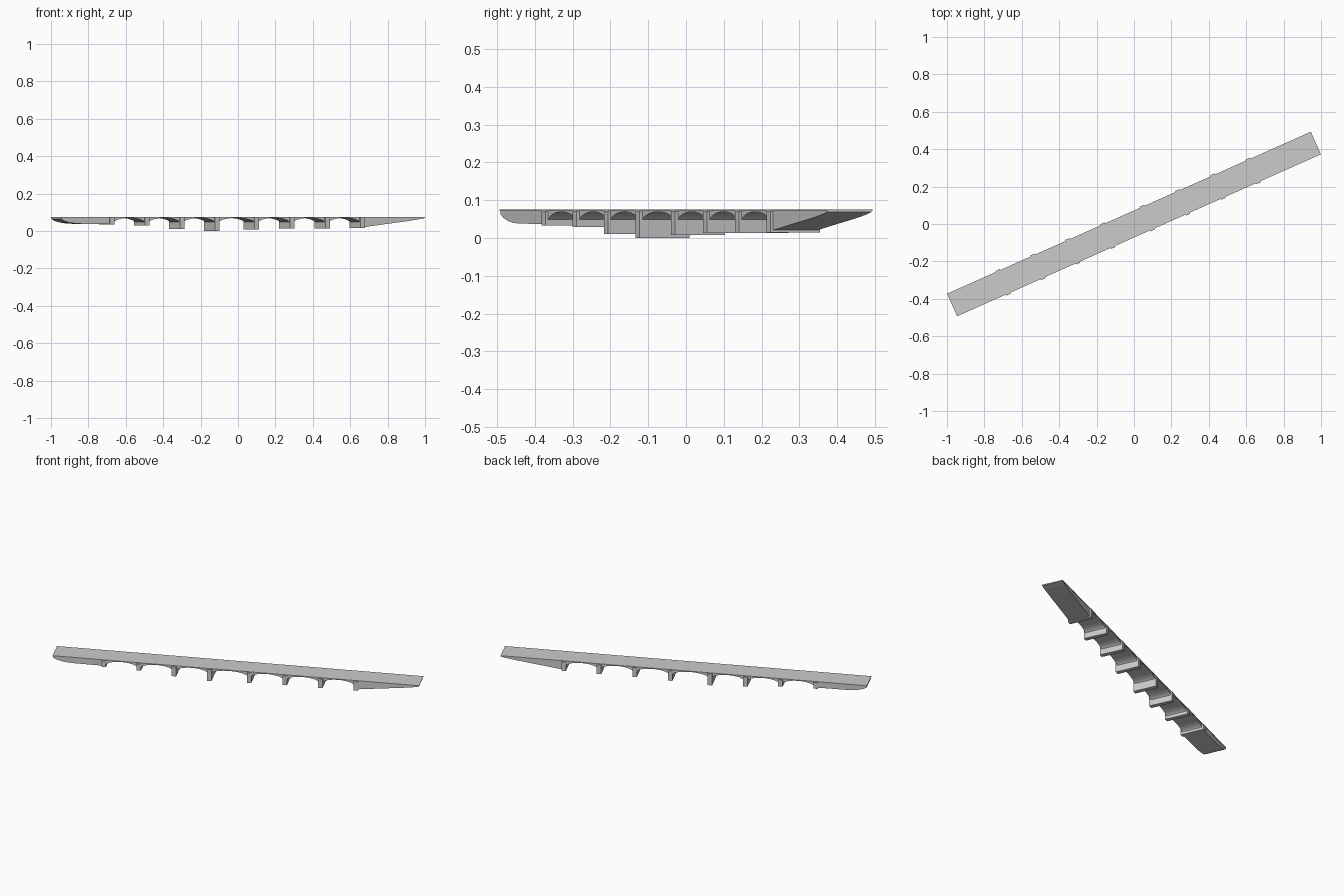
import bpy, bmesh, math
from mathutils import Matrix

if "Cube" in bpy.data.objects:
    bpy.data.objects.remove(bpy.data.objects["Cube"])

ANGLE = math.radians(24.0)
HALF_L, HALF_W = 1.0645, 0.066
TOP, SLAB = 0.0755, 0.071
PIER_T = 0.026
TURN = Matrix.Rotation(ANGLE, 4, 'Z')


def extrude_profile(name, pts, half_w):
    """Extrude a (length, height) outline across the bridge width."""
    bm = bmesh.new()
    face = bm.faces.new([bm.verts.new((u, -half_w, z)) for u, z in pts])
    out = bmesh.ops.extrude_face_region(bm, geom=[face])
    moved = [v for v in out['geom'] if isinstance(v, bmesh.types.BMVert)]
    bmesh.ops.translate(bm, verts=moved, vec=(0, 2 * half_w, 0))
    bmesh.ops.recalc_face_normals(bm, faces=bm.faces)
    bm.transform(TURN)
    mesh = bpy.data.meshes.new(name)
    bm.to_mesh(mesh)
    bm.free()
    obj = bpy.data.objects.new(name, mesh)
    bpy.context.collection.objects.link(obj)
    return obj


def box(name, u0, u1, z0, z1, half_w):
    return extrude_profile(name, [(u0, z0), (u1, z0), (u1, z1), (u0, z1)], half_w)


# Pier positions along the bridge and their foot heights
piers = [(-0.767, 0.033), (-0.563, 0.029), (-0.359, 0.011), (-0.153, 0.0),
         (0.078, 0.008), (0.285, 0.013), (0.492, 0.013), (0.697, 0.015)]

# Deck slab
box("deck_slab", -HALF_L, HALF_L, SLAB, TOP, HALF_W)

# Arched body with spandrels and both abutments as one outline
SPRING, CROWN, STEPS = 0.048, 0.0695, 14
E = HALF_L - 0.002
outline = [(-E, SLAB), (-E, 0.063), (-1.045, 0.053), (-1.015, 0.045),
           (-0.98, 0.040), (-0.94, 0.038), (-0.767, 0.037)]
for (a, _), (b, _) in zip(piers, piers[1:]):
    a += PIER_T / 2 - 0.001
    b -= PIER_T / 2 - 0.001
    mid, half = (a + b) / 2, (b - a) / 2
    lim = math.radians(72)
    for i in range(STEPS + 1):
        t = -lim + 2 * lim * i / STEPS
        rise = (math.cos(t) - math.cos(lim)) / (1 - math.cos(lim))
        outline.append((mid + half * math.sin(t) / math.sin(lim),
                        SPRING + (CROWN - SPRING) * rise))
    outline.append((b + PIER_T / 2, SPRING))
outline += [(0.698, 0.019), (0.84, 0.037), (0.97, 0.053),
            (1.03, 0.062), (E, 0.0685), (E, SLAB)]
extrude_profile("arched_body", outline, HALF_W - 0.002)

# Piers with pilaster ends standing slightly proud of the deck
for i, (u, foot) in enumerate(piers):
    box(f"pier_{i + 1}", u - PIER_T / 2, u + PIER_T / 2, foot, SLAB, 0.072)
